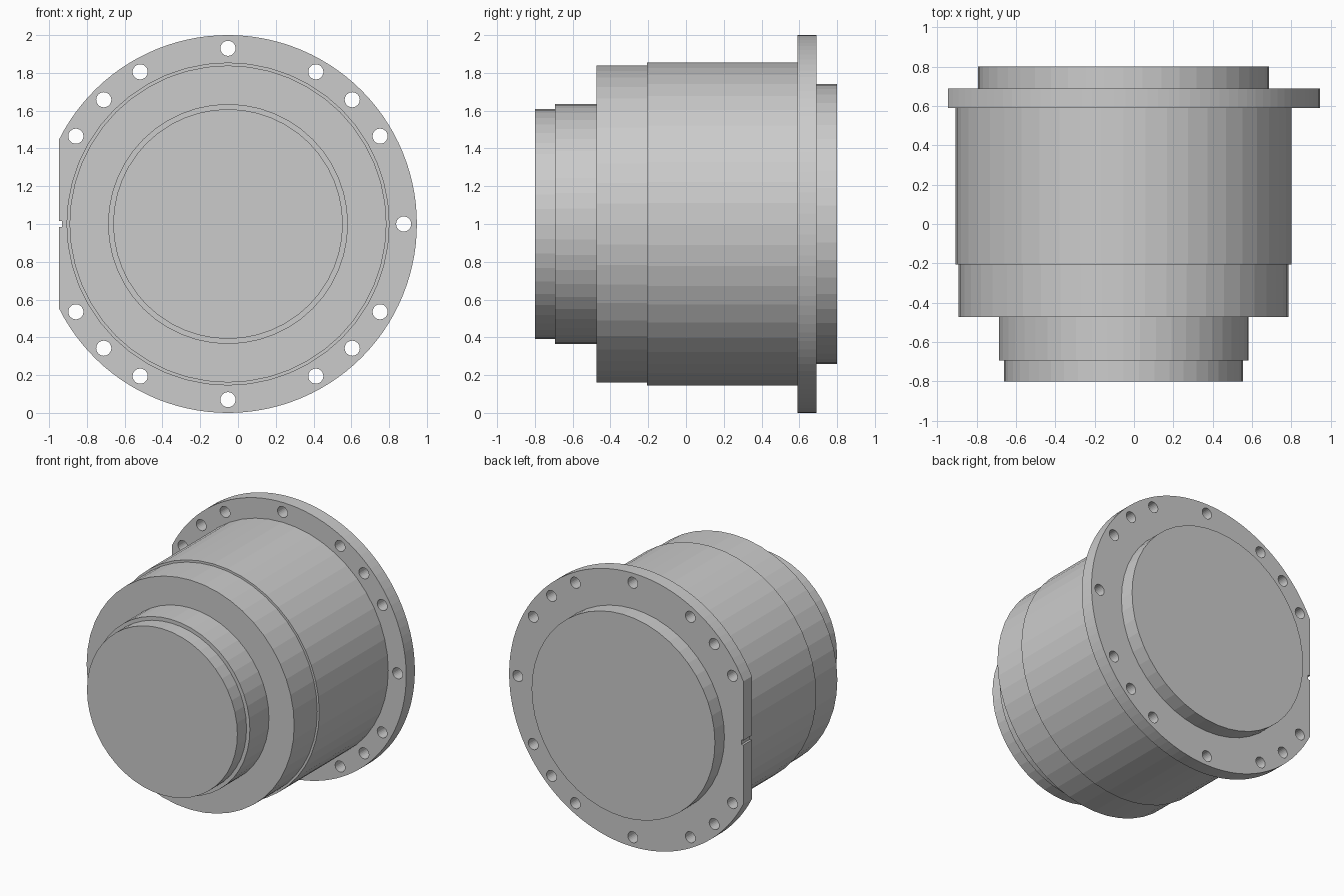
import bpy, bmesh
from math import sin, cos, pi, radians, acos

if "Cube" in bpy.data.objects:
    bpy.data.objects.remove(bpy.data.objects["Cube"])

CX, CZ = -0.053, 1.0          # main axis runs along y through this point


def finish(name, bm):
    bmesh.ops.recalc_face_normals(bm, faces=bm.faces[:])
    mesh = bpy.data.meshes.new(name)
    bm.to_mesh(mesh)
    bm.free()
    obj = bpy.data.objects.new(name, mesh)
    bpy.context.collection.objects.link(obj)
    return obj


def turned(name, profile, sides=48):
    """Closed solid turned about the main axis from (y, radius) points."""
    bm = bmesh.new()
    rings = [[bm.verts.new((CX + r * cos(2 * pi * i / sides), y,
                            CZ + r * sin(2 * pi * i / sides)))
              for i in range(sides)] for y, r in profile]
    for a, b in zip(rings, rings[1:]):
        for i in range(sides):
            j = (i + 1) % sides
            bm.faces.new((a[i], a[j], b[j], b[i]))
    bm.faces.new(rings[0])
    bm.faces.new(rings[-1])
    return finish(name, bm)


# Stepped barrel at the front and round boss at the back
turned("stepped_barrel", [(-0.80, 0.608), (-0.694, 0.608), (-0.694, 0.635),
                          (-0.474, 0.635), (-0.474, 0.839), (-0.207, 0.839),
                          (-0.207, 0.855), (0.59, 0.855)])
turned("rear_boss", [(0.69, 0.741), (0.80, 0.741)])

# Flange outline: disc with a flat on the left and a small notch in the flat
FLAT = -0.947
half = acos((FLAT - CX) / 1.0)
steps = 96
outline = [(CX + cos(t), CZ + sin(t)) for t in
           (-half + 2 * half * i / steps for i in range(steps + 1))]
outline += [(FLAT, CZ + 0.017), (FLAT + 0.016, CZ + 0.017),
            (FLAT + 0.016, CZ - 0.017), (FLAT, CZ - 0.017)]
bm = bmesh.new()
face = bm.faces.new([bm.verts.new((x, 0.59, z)) for x, z in outline])
ext = bmesh.ops.extrude_face_region(bm, geom=[face], use_keep_orig=True)
bmesh.ops.translate(bm, vec=(0, 0.10, 0),
                    verts=[v for v in ext["geom"] if isinstance(v, bmesh.types.BMVert)])
flange = finish("flange", bm)

# Bolt hole cutters, none on the side of the flat
bm = bmesh.new()
angles = [0] + [s * a for a in (30, 45, 60, 90, 120, 135, 150) for s in (1, -1)]
for a in angles:
    t = radians(a)
    x, z = CX + 0.93 * cos(t), CZ + 0.93 * sin(t)
    rings = [[bm.verts.new((x + 0.04 * cos(2 * pi * i / 24), y,
                            z + 0.04 * sin(2 * pi * i / 24)))
              for i in range(24)] for y in (0.5, 0.78)]
    for i in range(24):
        j = (i + 1) % 24
        bm.faces.new((rings[0][i], rings[0][j], rings[1][j], rings[1][i]))
    bm.faces.new(rings[0])
    bm.faces.new(rings[1])
cutter = finish("bolt_hole_cutter", bm)
cutter.hide_render = True

mod = flange.modifiers.new("bolt_holes", "BOOLEAN")
mod.operation = "DIFFERENCE"
mod.solver = "EXACT"
mod.object = cutter
bpy.context.view_layer.objects.active = flange
bpy.ops.object.modifier_apply(modifier=mod.name)
bpy.data.objects.remove(cutter)
